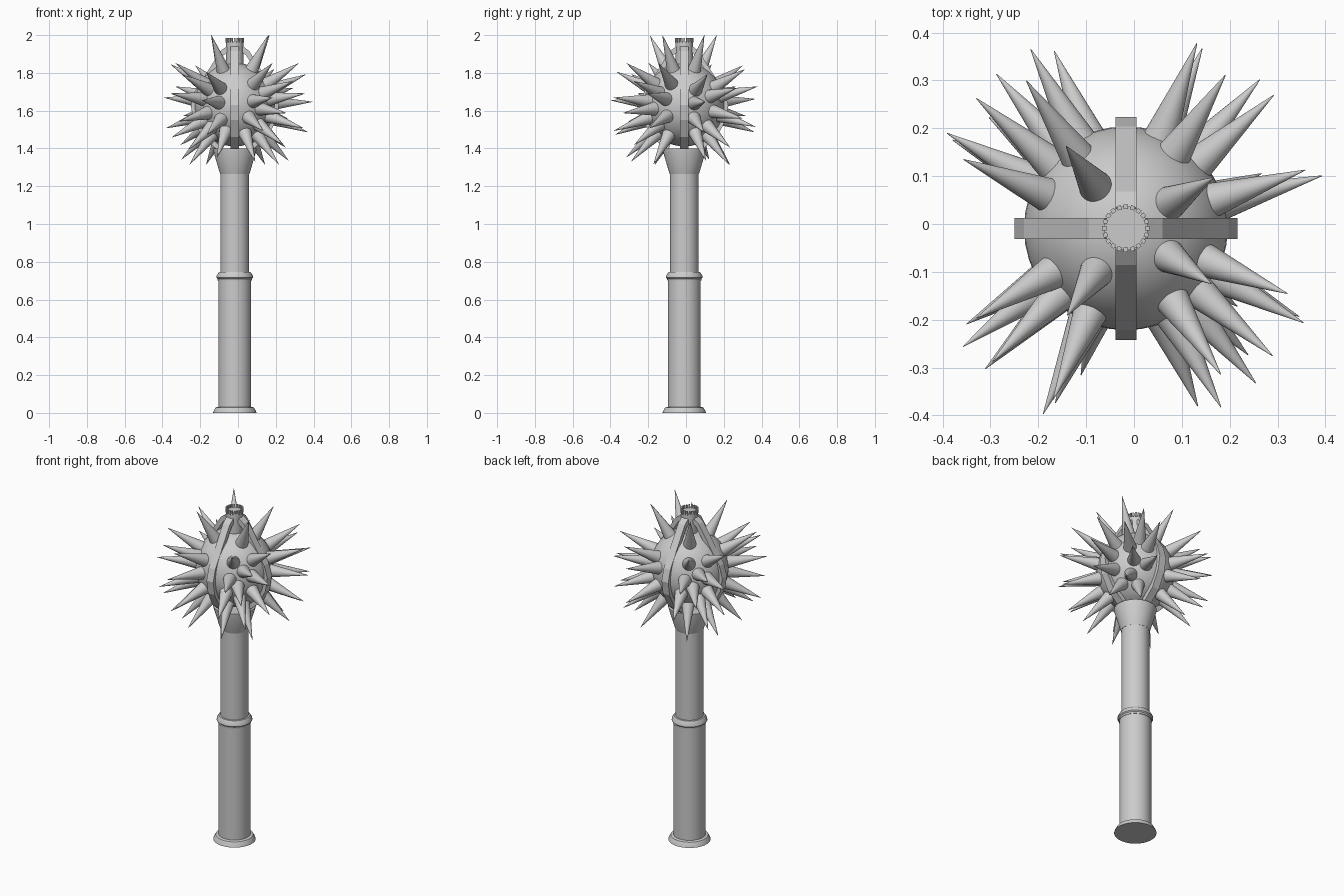
import bpy, bmesh, math
from mathutils import Vector, Matrix

if "Cube" in bpy.data.objects:
    bpy.data.objects.remove(bpy.data.objects["Cube"])

CX, CY, CZ = -0.017, -0.009, 1.632   # shaft axis and centre of the head
BALL_R = 0.213


def finish(name, bm, smooth=True):
    bmesh.ops.recalc_face_normals(bm, faces=bm.faces)
    me = bpy.data.meshes.new(name)
    bm.to_mesh(me)
    bm.free()
    ob = bpy.data.objects.new(name, me)
    bpy.context.collection.objects.link(ob)
    if smooth:
        bpy.ops.object.select_all(action='DESELECT')
        ob.select_set(True)
        bpy.context.view_layer.objects.active = ob
        bpy.ops.object.shade_smooth_by_angle(angle=math.radians(35))
    return ob


def lathe(name, profile, sides=40):
    bm = bmesh.new()
    rings = [[bm.verts.new((CX + r * math.cos(2 * math.pi * i / sides),
                            CY + r * math.sin(2 * math.pi * i / sides), z))
              for i in range(sides)] for r, z in profile]
    for a, b in zip(rings, rings[1:]):
        for i in range(sides):
            j = (i + 1) % sides
            bm.faces.new((a[i], a[j], b[j], b[i]))
    bm.faces.new(rings[0])
    bm.faces.new(rings[-1])
    return finish(name, bm)


# Handle parts
lathe("pommel", [(.115, 0), (.113, .008), (.102, .028), (.088, .032)])
lathe("grip", [(.087, .02), (.087, .705)])
lathe("grip_ring", [(.08, .70), (.09, .70), (.091, .71), (.097, .716),
                    (.096, .726), (.084, .745), (.075, .747)])
lathe("shaft", [(.076, .72), (.076, 1.28)])
lathe("socket", [(.077, 1.265), (.084, 1.285), (.116, 1.395), (.116, 1.40)])

# Head ball
bm = bmesh.new()
bmesh.ops.create_uvsphere(bm, u_segments=40, v_segments=24, radius=BALL_R)
bmesh.ops.scale(bm, vec=(1, 1, 1.04), verts=bm.verts)
bmesh.ops.translate(bm, vec=(CX, CY, CZ), verts=bm.verts)
finish("head_ball", bm)

# Top cap with a toothed rim
lathe("top_cap", [(.046, 1.83), (.046, 1.966)], 32)
bm = bmesh.new()
for i in range(20):
    m = (Matrix.Translation((CX, CY, 1.972)) @ Matrix.Rotation(i * math.tau / 20, 4, 'Z')
         @ Matrix.Translation((.045, 0, 0)) @ Matrix.Diagonal((.009, .009, .024, 1)))
    bmesh.ops.create_cube(bm, size=1, matrix=m)
finish("cap_teeth", bm, False)

# Four faceted bands from the cap down to the socket
outer = [(.044, 1.94), (.077, 1.915), (.165, 1.775), (.213, 1.70), (.233, 1.63),
         (.220, 1.55), (.172, 1.46), (.09, 1.39)]
inner = [(.03, 1.915), (.06, 1.893), (.143, 1.763), (.188, 1.69), (.205, 1.63),
         (.195, 1.56), (.15, 1.48), (.075, 1.41)]
for k, side in enumerate(("right", "back", "left", "front")):
    bm = bmesh.new()
    rot = Matrix.Translation((CX, CY, 0)) @ Matrix.Rotation(k * math.pi / 2, 4, 'Z')
    loops = []
    for (ro, zo), (ri, zi) in zip(outer, inner):
        loops.append([bm.verts.new(rot @ Vector(p)) for p in
                      ((ro, -.022, zo), (ro, .022, zo), (ri, .022, zi), (ri, -.022, zi))])
    for a, b in zip(loops, loops[1:]):
        for i in range(4):
            j = (i + 1) % 4
            bm.faces.new((a[i], a[j], b[j], b[i]))
    bm.faces.new(loops[0])
    bm.faces.new(loops[-1])
    finish("band_" + side, bm, False)

# Spikes: (azimuth, elevation) in each quarter between the bands
quarters = {
    "front_right": [(-33, 60), (-22, 31), (-57, 31), (-41, 17), (-28, 8), (-62, 5), (-50, -6),
                    (-27, -17), (-68, -19), (-46, -30), (-35, -48), (-69, -45)],
    "front_left": [(236, 59), (247, 24), (211, 31), (225, 22), (216, 8), (246, 3), (225, -12),
                   (211, -24), (248, -22), (226, -34), (213, -48), (253, -41)],
    "back_left": [(126, 60), (157, 30), (124, 29), (139, 13), (152, 5), (118, 4), (130, -8),
                  (112, -20), (153, -17), (141, -30), (122, -48), (155, -43)],
    "back_right": [(30, 60), (69, 13), (15, 2), (18, 22), (57, 26), (42, 12), (48, -10),
                   (15, -20), (67, -16), (42, -32), (56, -48), (22, -44)],
}
START, TIP = .185, .425
for name, dirs in quarters.items():
    bm = bmesh.new()
    for az, el in dirs:
        a, e = math.radians(az), math.radians(el)
        d = Vector((math.cos(a) * math.cos(e), math.sin(a) * math.cos(e), math.sin(e)))
        m = (Matrix.Translation(Vector((CX, CY, CZ)) + d * (START + TIP) / 2)
             @ d.to_track_quat('Z', 'Y').to_matrix().to_4x4())
        bmesh.ops.create_cone(bm, cap_ends=True, segments=28, radius1=.04, radius2=.0008,
                              depth=TIP - START, matrix=m)
    finish("spikes_" + name, bm)
